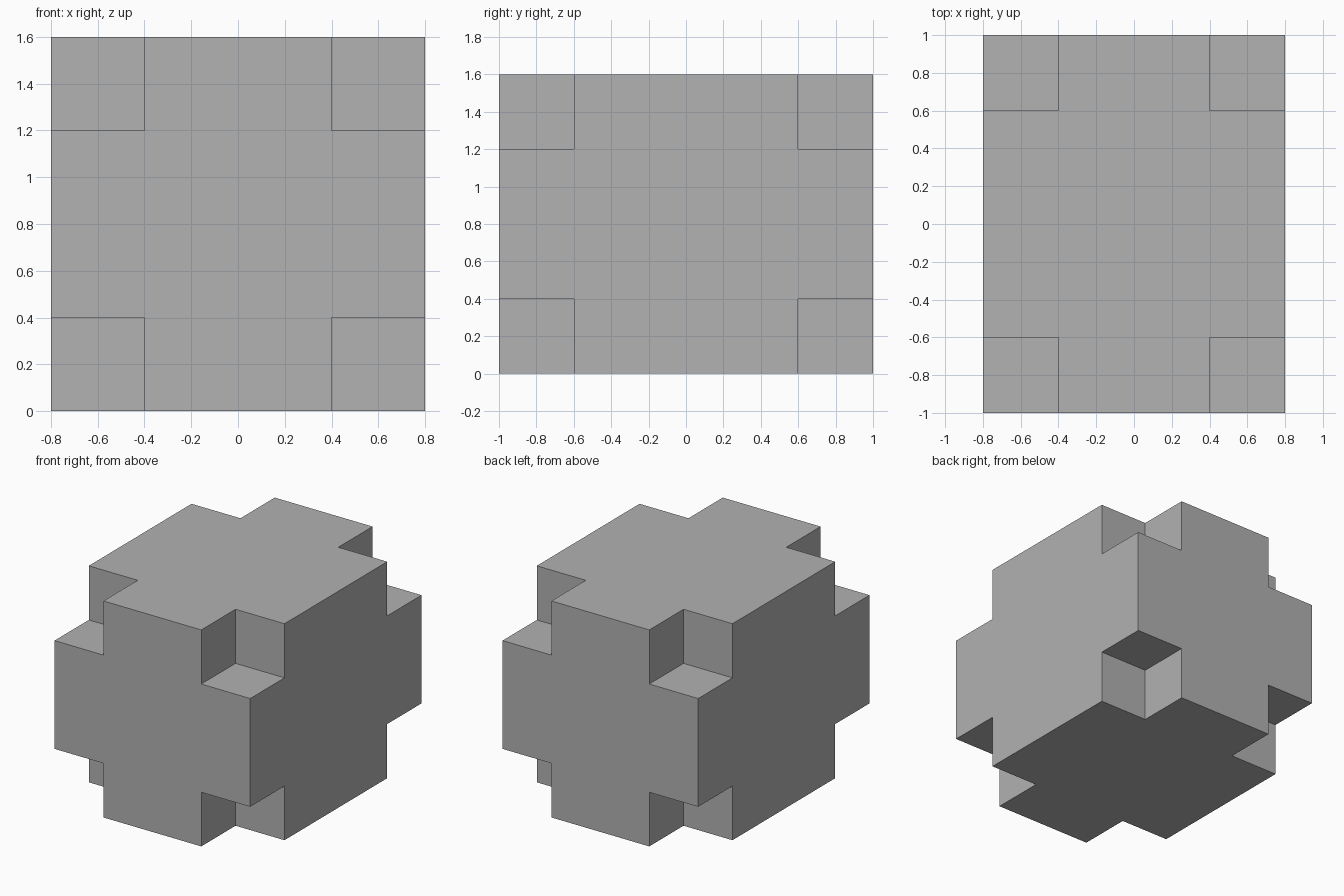
import bpy
import bmesh
from itertools import product
from mathutils import Vector

default = bpy.data.objects.get("Cube")
if default:
    bpy.data.objects.remove(default, do_unlink=True)

SIZE = Vector((1.6, 2.0, 1.6))
NOTCH = 0.4

# Plain grey finish
grey = bpy.data.materials.new("plain grey")
grey.use_nodes = True
colour = (0.445, 0.445, 0.445, 1)
grey.diffuse_color = colour
grey.node_tree.nodes["Principled BSDF"].inputs["Base Color"].default_value = colour

# Cut lines along each axis, and the cells kept once the corners are removed
cuts = [(-s / 2, -s / 2 + NOTCH, s / 2 - NOTCH, s / 2) for s in SIZE]
cells = {c for c in product(range(3), repeat=3) if 1 in c}

bm = bmesh.new()
verts = {}


def corner(index):
    if index not in verts:
        verts[index] = bm.verts.new([cuts[a][i] for a, i in enumerate(index)])
    return verts[index]


# Outer skin: one quad wherever a kept cell meets empty space
for cell in cells:
    for axis, side in product(range(3), (0, 1)):
        beyond = list(cell)
        beyond[axis] += 2 * side - 1
        if tuple(beyond) in cells:
            continue
        u, v = (axis + 1) % 3, (axis + 2) % 3
        ring = []
        for du, dv in ((0, 0), (1, 0), (1, 1), (0, 1)):
            index = list(cell)
            index[axis] += side
            index[u] += du
            index[v] += dv
            ring.append(corner(tuple(index)))
        bm.faces.new(ring if side else ring[::-1])

# Merge coplanar quads into clean flat faces
bmesh.ops.dissolve_limit(bm, angle_limit=0.01, verts=bm.verts[:], edges=bm.edges[:])

mesh = bpy.data.meshes.new("notched_block")
bm.to_mesh(mesh)
bm.free()
mesh.materials.append(grey)
block = bpy.data.objects.new("notched_block", mesh)
block.location.z = SIZE.z / 2
bpy.context.collection.objects.link(block)
